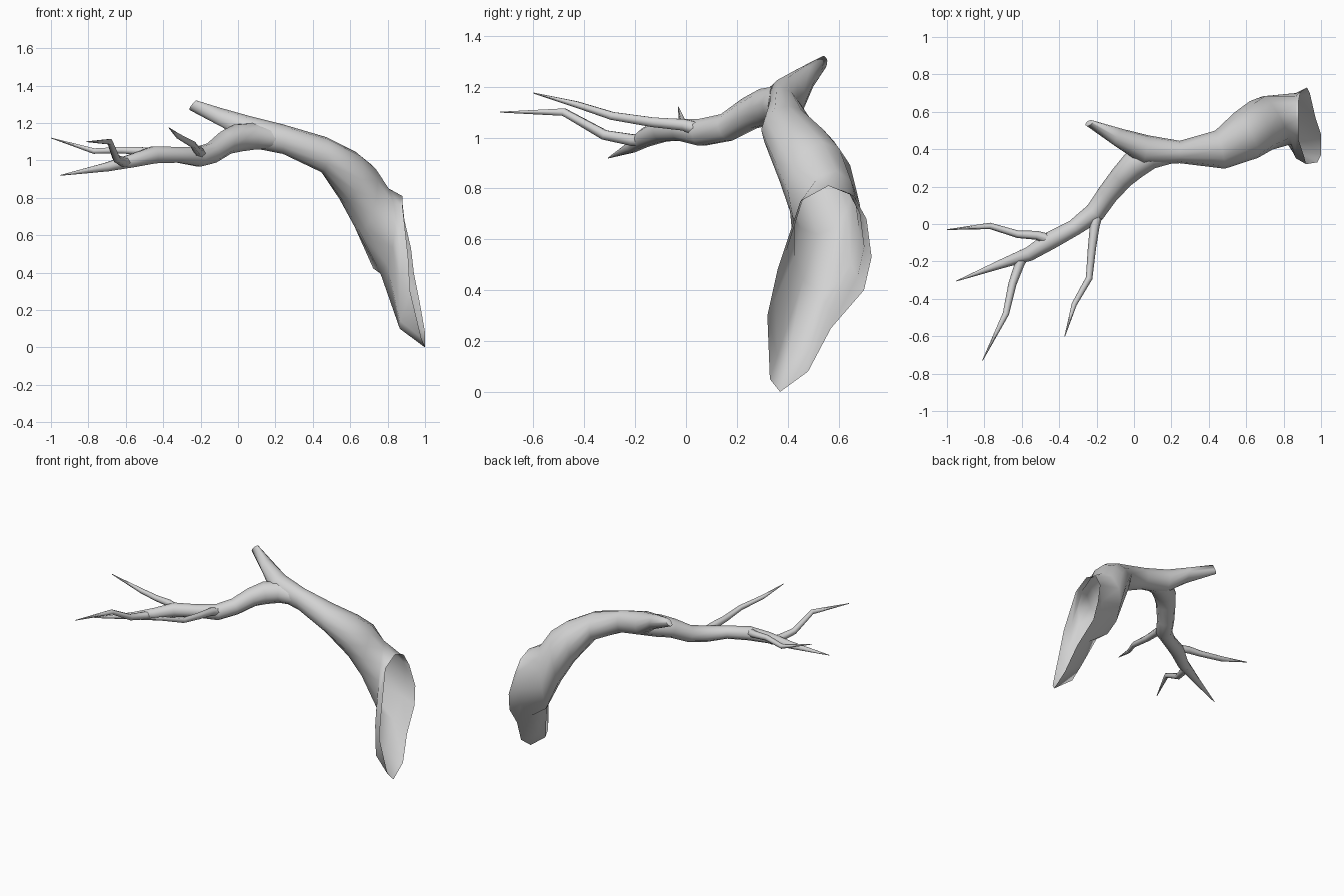
import bpy, bmesh, math
from mathutils import Vector

cube = bpy.data.objects.get("Cube")
if cube:
    bpy.data.objects.remove(cube, do_unlink=True)

wood = bpy.data.materials.new("pale grey wood")
wood.use_nodes = True
GREY = (0.65, 0.65, 0.65, 1)
wood.diffuse_color = GREY
wood.node_tree.nodes["Principled BSDF"].inputs["Base Color"].default_value = GREY


def tangents(points):
    last = len(points) - 1
    return [(points[min(i + 1, last)] - points[max(i - 1, 0)]).normalized()
            for i in range(last + 1)]


def ellipse(center, side, up, sides):
    angles = [math.tau * k / sides for k in range(sides)]
    return [center + side * math.cos(a) + up * math.sin(a) for a in angles]


def loft(name, rings):
    """Skin a list of equal rings; the first ring stays open, the tip is closed."""
    bm = bmesh.new()
    loops = [[bm.verts.new(p) for p in ring] for ring in rings]
    n = len(loops[0])
    for a, b in zip(loops, loops[1:]):
        for k in range(n):
            j = (k + 1) % n
            bm.faces.new((a[k], b[k], b[j], a[j]))
    bm.faces.new(loops[-1])
    bmesh.ops.recalc_face_normals(bm, faces=bm.faces)
    mesh = bpy.data.meshes.new(name)
    bm.to_mesh(mesh)
    bm.free()
    mesh.materials.append(wood)
    mesh.shade_smooth()
    mesh.set_sharp_from_angle(angle=math.radians(75))
    obj = bpy.data.objects.new(name, mesh)
    bpy.context.collection.objects.link(obj)
    return obj


def branch(name, path, sides=8):
    """Tapered round limb along (x, y, z, radius) points."""
    centers = [Vector(p[:3]) for p in path]
    rings = []
    for c, t, p in zip(centers, tangents(centers), path):
        side = t.cross(Vector((0, 0, 1))).normalized()
        rings.append(ellipse(c, side * p[3], side.cross(t) * p[3], sides))
    return loft(name, rings)


# Hollow trunk: slanted open end, a slightly narrower copy of it behind,
# then sections given by top, bottom and half width
open_end = [(.925, .73, .53), (.89, .71, .68), (.88, .66, .77), (.88, .56, .81),
            (.88, .45, .75), (.91, .36, .48), (.92, .32, .3), (.98, .33, .05),
            (1, .37, 0), (1, .48, .08), (.97, .57, .25), (.94, .70, .40)]
collar = [(.865, .53 + (y - .53) * .85, .10 + z * .885) for x, y, z in open_end]
sections = [
    ((.77, .59, .87), (.76, .52, .40), .15),
    ((.71, .54, .98), (.65, .515, .62), .143),
    ((.63, .48, 1.045), (.57, .47, .77), .137),
    ((.47, .40, 1.125), (.45, .395, .935), .105),
    ((.25, .385, 1.19), (.24, .385, 1.035), .06),
    ((.07, .40, 1.235), (.06, .39, 1.07), .08),
    ((-.09, .465, 1.28), (-.07, .46, 1.17), .05),
    ((-.22, .545, 1.32), (-.26, .535, 1.27), .017),
]
tops = [Vector(s[0]) for s in sections]
bottoms = [Vector(s[1]) for s in sections]
middles = [(a + b) / 2 for a, b in zip(tops, bottoms)]
trunk_rings = [[Vector(p) for p in ring] for ring in (open_end, collar)]
for top, mid, t, s in zip(tops, middles, tangents(middles), sections):
    up = top - mid
    trunk_rings.append(ellipse(mid, t.cross(up).normalized() * s[2], up, 12))
loft("trunk_with_stub", trunk_rings)

# Main limb leaving the fork
branch("main_limb", [
    (.22, .385, 1.115, .055), (.09, .37, 1.13, .075), (.0, .315, 1.12, .076),
    (-.065, .25, 1.095, .065),
    (-.14, .16, 1.04, .057), (-.21, .06, 1.02, .055), (-.32, -.02, 1.03, .044),
    (-.45, -.09, 1.03, .048), (-.56, -.16, 1.0, .038),
    (-.70, -.21, .965, .025), (-.95, -.305, .92, .002)], 10)

# Thin twigs
branch("outer_twig", [
    (-.43, -.09, 1.04, .03), (-.52, -.06, 1.05, .024), (-.62, -.055, 1.055, .02),
    (-.77, -.01, 1.05, .017), (-1, -.03, 1.12, .002)], 6)
branch("front_twig", [
    (-.58, -.15, .99, .03), (-.61, -.21, .99, .026), (-.65, -.32, 1.01, .022),
    (-.685, -.48, 1.1, .017), (-.81, -.73, 1.1, .002)], 6)
branch("inner_twig", [
    (-.20, .04, 1.035, .03), (-.21, -.01, 1.05, .026), (-.225, -.13, 1.06, .022),
    (-.24, -.29, 1.085, .018), (-.32, -.43, 1.13, .014), (-.37, -.60, 1.175, .002)], 6)
